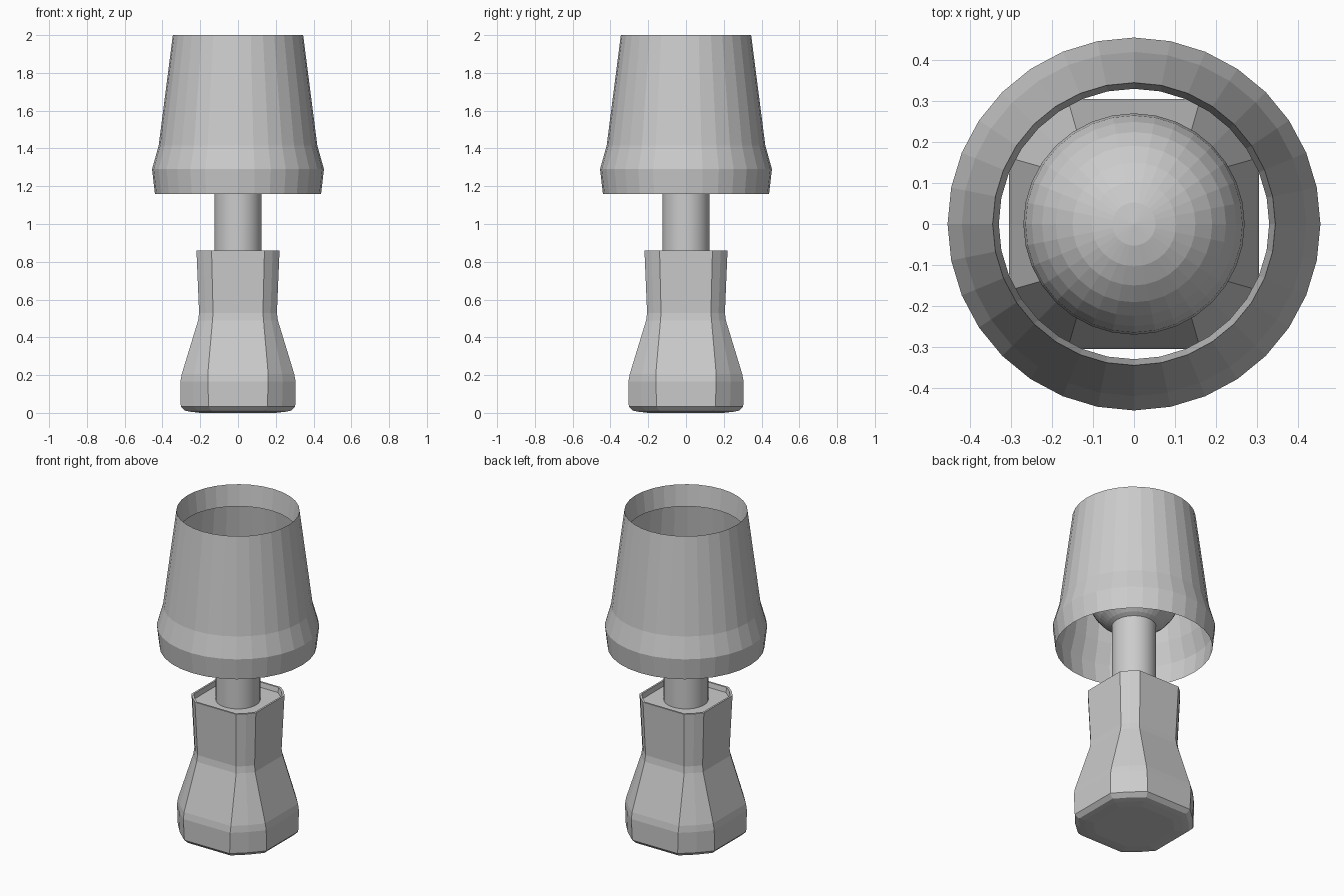
import bpy, math

if "Cube" in bpy.data.objects:
    bpy.data.objects.remove(bpy.data.objects["Cube"])


def loft(name, rings, cap_start=False, cap_end=False, smooth=False):
    """Skin a stack of equal-length point rings into one object."""
    n = len(rings[0])
    verts = [p for ring in rings for p in ring]
    faces = []
    for k in range(len(rings) - 1):
        for i in range(n):
            j = (i + 1) % n
            faces.append((k * n + i, k * n + j, (k + 1) * n + j, (k + 1) * n + i))
    if cap_start:
        faces.append(tuple(reversed(range(n))))
    if cap_end:
        faces.append(tuple(range(len(verts) - n, len(verts))))
    mesh = bpy.data.meshes.new(name)
    mesh.from_pydata(verts, [], faces)
    obj = bpy.data.objects.new(name, mesh)
    bpy.context.collection.objects.link(obj)
    if smooth:
        bpy.ops.object.select_all(action='DESELECT')
        obj.select_set(True)
        bpy.context.view_layer.objects.active = obj
        bpy.ops.object.shade_smooth_by_angle(angle=math.radians(30))
    return obj


def circle(r, z, n=32):
    return [(r * math.cos(math.tau * i / n), r * math.sin(math.tau * i / n), z)
            for i in range(n)]


def soft_square(h, flat, z):
    """Square of half width h with two-facet corners; flat = half length of a side."""
    m = (h + flat) / 2 * 1.02
    side = [(h, -flat), (h, flat), (m, m)]
    pts = []
    for q in range(4):
        for x, y in side:
            for _ in range(q):
                x, y = -y, x
            pts.append((x, y, z))
    return pts


# Base: waisted soft-square body with a shallow recess on top
base_profile = [
    (0.20, 0.11, 0.000), (0.25, 0.13, 0.006), (0.28, 0.145, 0.012),
    (0.303, 0.155, 0.035), (0.305, 0.160, 0.165), (0.298, 0.160, 0.205),
    (0.211, 0.135, 0.490), (0.206, 0.132, 0.530), (0.220, 0.140, 0.860),
    (0.209, 0.133, 0.860), (0.204, 0.130, 0.830),
]
loft("base", [soft_square(*p) for p in base_profile], True, True)

# Stem between the base and the bulb
loft("stem", [circle(0.125, 0.825), circle(0.125, 1.30)], True, True, smooth=True)

# Globe bulb
bpy.ops.mesh.primitive_uv_sphere_add(segments=32, ring_count=16, radius=0.27,
                                     location=(0, 0, 1.53))
bpy.context.object.name = "bulb"

# Open shade with flared lower band and a lip turned inside the top
shade_profile = [(0.44, 1.16), (0.455, 1.29), (0.42, 1.415),
                 (0.345, 2.0), (0.33, 1.87)]
loft("lampshade", [circle(*p) for p in shade_profile])
